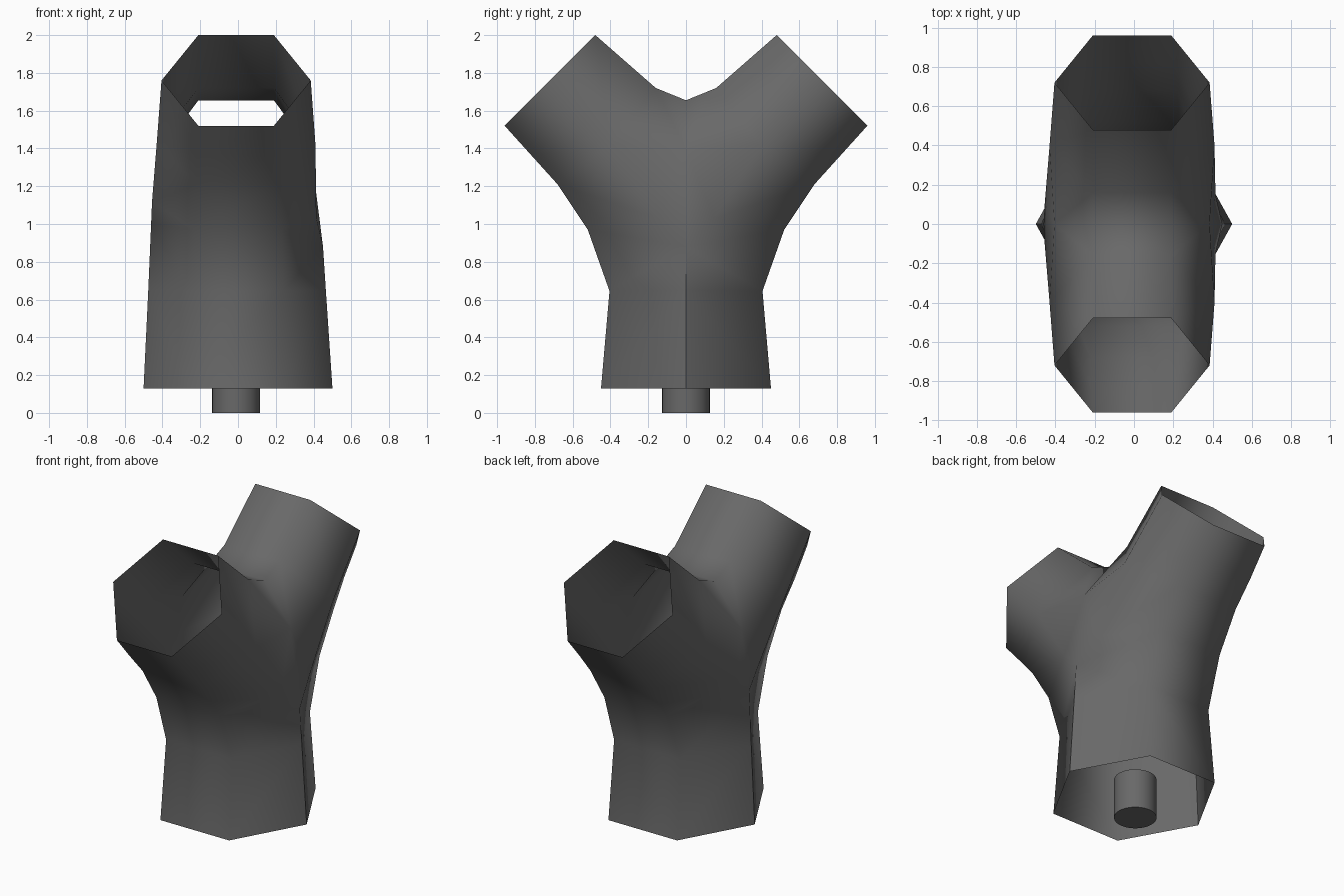
import bpy, bmesh, math

if "Cube" in bpy.data.objects:
    bpy.data.objects.remove(bpy.data.objects["Cube"])

grey = bpy.data.materials.new("dark grey")
grey.diffuse_color = (0.14, 0.14, 0.14, 1)
grey.use_nodes = True
grey.node_tree.nodes["Principled BSDF"].inputs["Base Color"].default_value = grey.diffuse_color

# Lengthwise lines of one branch, from the base up to the mouth (x, y, z)
outer = [(.25, .45, .13), (.24, .405, .645), (.23, .52, .97),
         (.22, .68, 1.21), (.21, .82, 1.365), (.20, .96, 1.52)]
side_right = [(.50, 0, .13), (.465, 0, .65), (.45, 0, .88),
              (.415, .15, 1.03), (.41, .40, 1.42), (.385, .72, 1.76)]
side_left = [(-.50, 0, .13), (-.475, 0, .65), (-.46, 0, 1.0),
             (-.455, .10, 1.12), (-.43, .40, 1.43), (-.405, .72, 1.76)]
inner = [(.20, 0, 1.655), (.20, .16, 1.72), (.20, .48, 2.0)]
saddle = (.395, 0, 1.39)

bm = bmesh.new()


def face(points, flip):
    """Add one face, mirrored to the back or front branch."""
    verts = [bm.verts.new((x, y * flip, z)) for x, y, z in points]
    bm.faces.new(verts)


def mirrored(points, sx):
    shift = -.01
    return [(x * sx + (shift if z > 1.3 else 0), y, z) for x, y, z in points]


for flip in (-1, 1):
    o_l, o_r = mirrored(outer, -1), mirrored(outer, 1)
    t_l, t_r = mirrored(inner, -1), mirrored(inner, 1)
    # Flat strips under the branch and on top of it
    for a, b in ((o_l, o_r), (t_l, t_r)):
        for k in range(len(a) - 1):
            face((a[k], b[k], b[k + 1], a[k + 1]), flip)
    # Side walls with the saddle between the branches
    for sx, o, s, t in ((1, o_r, side_right, t_r), (-1, o_l, side_left, t_l)):
        m = mirrored([saddle], sx)[0]
        for k in range(5):
            face((o[k], s[k], s[k + 1], o[k + 1]), flip)
        face((s[2], m, s[3]), flip)
        face((m, s[4], s[3]), flip)
        face((m, t[0], t[1], s[4]), flip)
        face((s[4], t[1], t[2], s[5]), flip)

bmesh.ops.remove_doubles(bm, verts=bm.verts, dist=1e-4)
bmesh.ops.recalc_face_normals(bm, faces=bm.faces)
# Make sure the shell faces outward
bm.faces.ensure_lookup_table()
front = min(bm.faces, key=lambda f: f.calc_center_median().z)
if front.normal.dot(front.calc_center_median()) < 0:
    bmesh.ops.reverse_faces(bm, faces=bm.faces)
for f in bm.faces:
    f.smooth = True
# Hard crease up both sides of the trunk
for e in bm.edges:
    if all(abs(v.co.y) < 1e-4 and v.co.z < 1.1 for v in e.verts):
        e.smooth = False

mesh = bpy.data.meshes.new("forked_tube")
bm.to_mesh(mesh)
bm.free()
mesh.materials.append(grey)
tube = bpy.data.objects.new("forked_tube", mesh)
bpy.context.collection.objects.link(tube)

# Mounting pin reaching up inside the open base
bpy.ops.mesh.primitive_cylinder_add(vertices=32, radius=.127, depth=.26,
                                    location=(-.01, 0, .13))
pin = bpy.context.object
pin.name = "mounting_pin"
pin.data.materials.append(grey)
bpy.ops.object.shade_smooth_by_angle(angle=math.radians(40))
